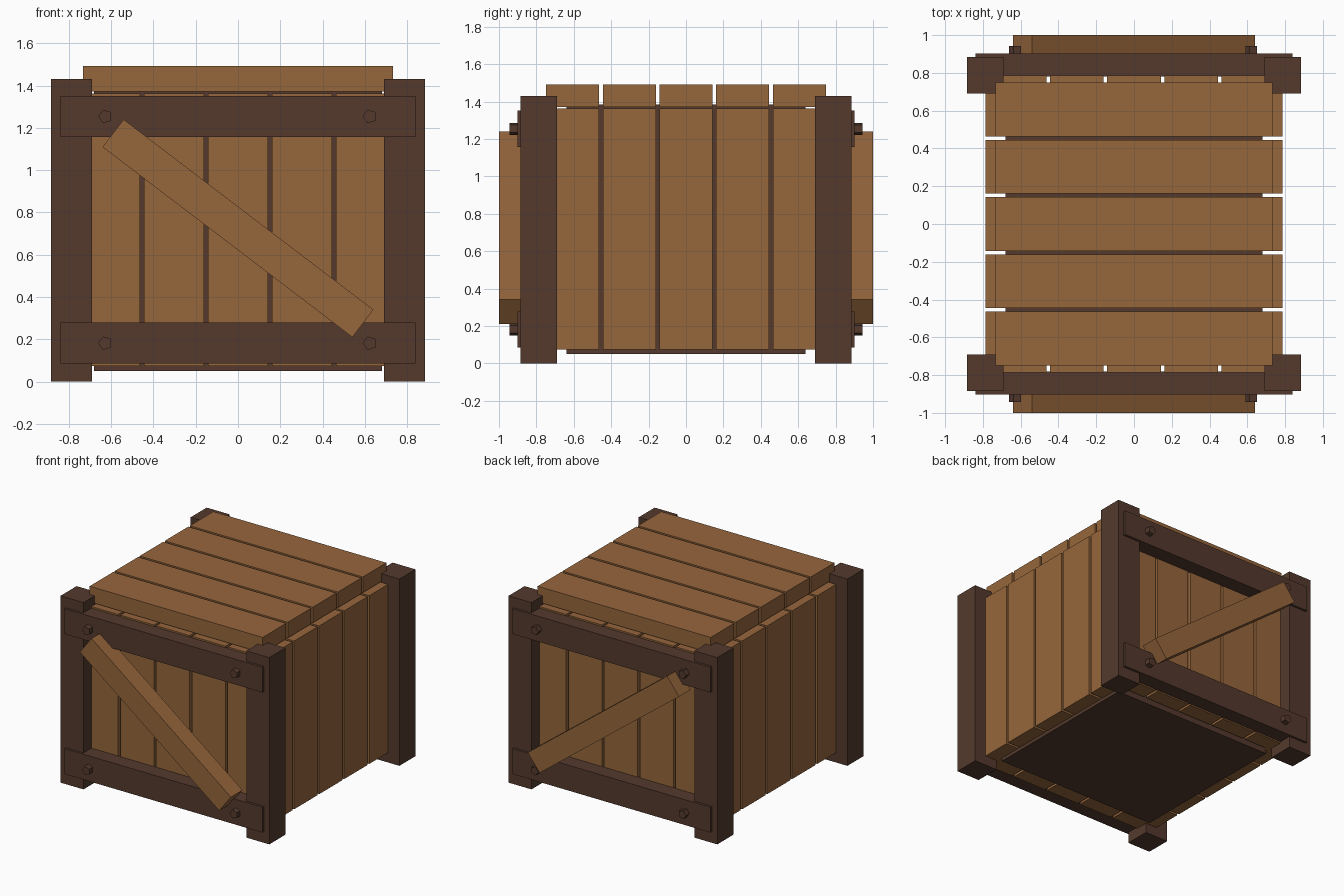
import bpy
import bmesh
import math
from mathutils import Matrix, Vector

if "Cube" in bpy.data.objects:
    bpy.data.objects.remove(bpy.data.objects["Cube"])


def make_material(name, rgb):
    mat = bpy.data.materials.new(name)
    mat.diffuse_color = (*rgb, 1.0)
    mat.use_nodes = True
    mat.node_tree.nodes["Principled BSDF"].inputs["Base Color"].default_value = mat.diffuse_color
    return mat


LIGHT = make_material("light_wood", (0.305, 0.133, 0.045))
DARK = make_material("dark_wood", (0.089, 0.042, 0.027))


def finish(name, bm, mat):
    bmesh.ops.recalc_face_normals(bm, faces=bm.faces)
    mesh = bpy.data.meshes.new(name)
    bm.to_mesh(mesh)
    bm.free()
    mesh.materials.append(mat)
    obj = bpy.data.objects.new(name, mesh)
    bpy.context.collection.objects.link(obj)
    return obj


def box(name, lo, hi, mat, turn=0.0):
    """Box between two corners, optionally turned about y through its centre."""
    lo, hi = Vector(lo), Vector(hi)
    bm = bmesh.new()
    bmesh.ops.create_cube(bm, size=1.0)
    bm.transform(Matrix.Translation((lo + hi) / 2)
                 @ Matrix.Rotation(turn, 4, 'Y')
                 @ Matrix.Diagonal((*(hi - lo), 1.0)))
    return finish(name, bm, mat)


def bolt(name, x, z, side):
    """Five-sided bolt head pointing along y."""
    bm = bmesh.new()
    ring = []
    for i in range(5):
        a = math.pi + i * math.tau / 5
        ring.append(bm.verts.new((x + 0.034 * math.cos(a), side * 0.88,
                                  z + 0.034 * math.sin(a))))
    face = bm.faces.new(ring)
    out = bmesh.ops.extrude_face_region(bm, geom=[face])
    verts = [v for v in out["geom"] if isinstance(v, bmesh.types.BMVert)]
    bmesh.ops.translate(bm, verts=verts, vec=(0, side * 0.063, 0))
    return finish(name, bm, DARK)


# Dark inner body seen through the plank gaps
box("inner_body", (-0.68, -0.64, 0.05), (0.68, 0.64, 1.385), DARK)

# Five planks on the lid and on each wall
PITCH, HALF = 0.303, 0.142
for i in range(5):
    c = (i - 2) * PITCH
    box("lid_plank", (-0.733, c - HALF, 1.372), (0.733, c + HALF, 1.492), LIGHT)
    for s in (-1, 1):
        near, far = sorted((s * 0.665, s * 0.787))
        box("side_plank", (near, c - HALF, 0.075), (far, c + HALF, 1.363), LIGHT)
        box("end_plank", (c - HALF, near, 0.075), (c + HALF, far, 1.363), LIGHT)

# Corner posts
for sx in (-1, 1):
    for sy in (-1, 1):
        x0, x1 = sorted((sx * 0.69, sx * 0.884))
        y0, y1 = sorted((sy * 0.69, sy * 0.884))
        box("corner_post", (x0, y0, 0.0), (x1, y1, 1.43), DARK)

# Rails, bolts and diagonal brace on the front and back
for s in (-1, 1):
    y0, y1 = sorted((s * 0.78, s * 0.902))
    for z in (0.182, 1.254):
        box("rail", (-0.838, y0, z - 0.097), (0.838, y1, z + 0.097), DARK)
        for x in (-0.627, 0.623):
            bolt("bolt", x, z, s)
    y0, y1 = sorted((s * 0.86, s * 1.0))
    box("diagonal_brace", (-0.742, y0, 0.643), (0.742, y1, 0.807), LIGHT,
        math.radians(37.3))
